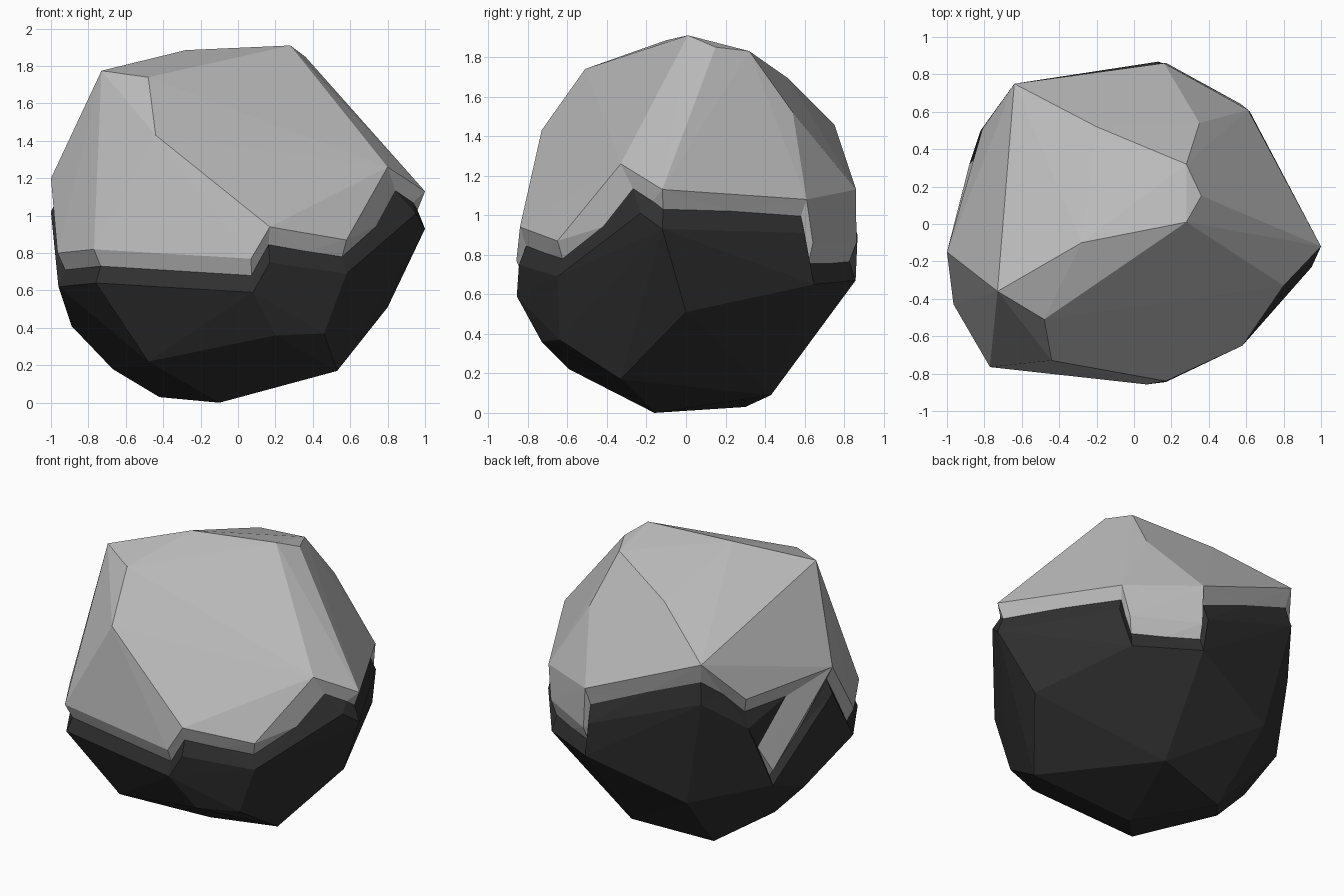
import bpy, bmesh

if "Cube" in bpy.data.objects:
    bpy.data.objects.remove(bpy.data.objects["Cube"])

# corners of the pale cap, top to seam
UPPER = [(.28, .01, 1.91), (.36, .15, 1.85), (.28, .32, 1.83), (-.28, -.10, 1.885),
         (-.20, .52, 1.69), (-.73, -.36, 1.775), (-.48, -.51, 1.74), (-.44, -.73, 1.43),
         (.35, .54, 1.52), (-.64, .75, 1.46), (-1, -.15, 1.20), (-.81, .51, 1.18),
         (-.88, .32, .64), (-.965, -.43, .80), (-.77, -.765, .82), (.07, -.858, .77),
         (.17, -.84, .94), (.58, -.65, .87), (.80, -.33, 1.26), (1, -.12, 1.13),
         (.61, .61, 1.08), (.57, .642, .86), (.17, .862, .86), (.16, .86, 1.13)]

# corners of the dark base, seam to bottom
LOWER = [(-1, -.15, 1.02), (-.96, -.43, .62), (-.76, -.765, .64), (.08, -.856, .59),
         (.17, -.845, .75), (.58, -.65, .69), (.95, -.23, 1.01), (1, -.12, .93),
         (.62, .60, .91), (.56, .647, .65), (.16, .858, .67), (.13, .868, .90),
         (-.64, .75, 1.19), (-.82, .50, .98), (-.88, .32, .54),
         (.80, 0, .51), (.46, -.64, .37), (.53, -.33, .17), (.20, -.73, .36),
         (-.48, -.59, .22), (-.67, 0, .18), (-.89, .0, .41), (-.48, .68, .45),
         (-.10, -.16, 0), (-.42, .30, .03), (.11, .43, .09)]


def grey(name, v):
    m = bpy.data.materials.new(name)
    m.diffuse_color = (v, v, v, 1)
    m.use_nodes = True
    m.node_tree.nodes["Principled BSDF"].inputs["Base Color"].default_value = m.diffuse_color
    return m


def key(p):
    return tuple(round(c, 3) for c in p)


side = {key(p): 'up' for p in UPPER}
side.update({key(p): 'low' for p in LOWER})

# convex stone
bm = bmesh.new()
for p in UPPER + LOWER:
    bm.verts.new(p)
bmesh.ops.convex_hull(bm, input=bm.verts[:])
bmesh.ops.delete(bm, geom=[v for v in bm.verts if not v.link_faces], context='VERTS')

# seam where pale and dark corners meet
cross = [e for e in bm.edges if side[key(e.verts[0].co)] != side[key(e.verts[1].co)]]
bmesh.ops.subdivide_edges(bm, edges=cross, cuts=1)
for f in bm.faces:
    f.material_index = 0 if any(side.get(key(v.co)) == 'up' for v in f.verts) else 1

# press the seam in to a shallow groove
for v in [v for v in bm.verts if key(v.co) not in side]:
    v.co.x *= .96
    v.co.y *= .96
bmesh.ops.triangulate(bm, faces=[f for f in bm.faces if len(f.verts) > 3])
bmesh.ops.recalc_face_normals(bm, faces=bm.faces[:])

mesh = bpy.data.meshes.new("boulder")
bm.to_mesh(mesh)
bm.free()
mesh.materials.append(grey("pale_stone", .5))
mesh.materials.append(grey("dark_stone", .03))
bpy.context.collection.objects.link(bpy.data.objects.new("boulder", mesh))
